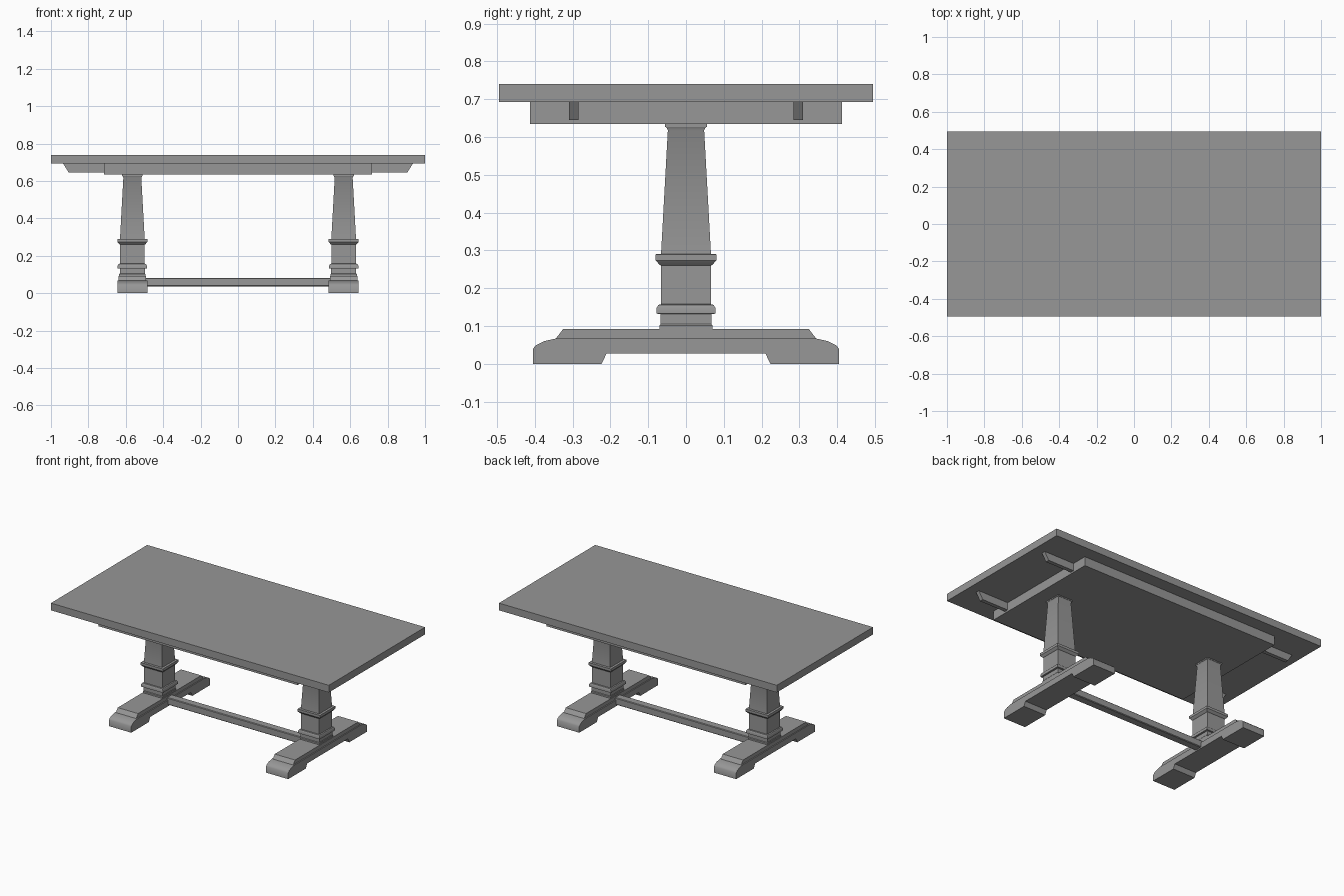
import bpy, bmesh
from math import radians

if "Cube" in bpy.data.objects:
    bpy.data.objects.remove(bpy.data.objects["Cube"])

grey = bpy.data.materials.new("dark_grey")
grey.diffuse_color = (0.31, 0.31, 0.31, 1)
grey.use_nodes = True
grey.node_tree.nodes["Principled BSDF"].inputs["Base Color"].default_value = grey.diffuse_color


def make_object(name, bm, smooth=0):
    bmesh.ops.recalc_face_normals(bm, faces=bm.faces)
    mesh = bpy.data.meshes.new(name)
    bm.to_mesh(mesh)
    bm.free()
    mesh.materials.append(grey)
    if smooth:
        mesh.shade_smooth()
        mesh.set_sharp_from_angle(angle=radians(smooth))
    obj = bpy.data.objects.new(name, mesh)
    bpy.context.collection.objects.link(obj)
    return obj


def prism(name, points, axis, lo, hi, smooth=0):
    """Extrude a 2D outline along x (points are y,z) or y (points are x,z)."""
    bm = bmesh.new()
    place = (lambda p, t: (t, p[0], p[1])) if axis == 'x' else (lambda p, t: (p[0], t, p[1]))
    face = bm.faces.new([bm.verts.new(place(p, lo)) for p in points])
    ext = bmesh.ops.extrude_face_region(bm, geom=[face])
    verts = [g for g in ext['geom'] if isinstance(g, bmesh.types.BMVert)]
    bmesh.ops.translate(bm, verts=verts, vec=place((0, 0), hi - lo))
    return make_object(name, bm, smooth)


def box(name, x, y, z0, z1):
    return prism(name, [(-x, z0), (x, z0), (x, z1), (-x, z1)], 'y', -y, y)


def square_column(name, cx, profile):
    """Stack square sections given as (half width, height)."""
    bm = bmesh.new()
    rings = [[bm.verts.new((cx + sx * w, sy * w, z))
              for sx, sy in ((-1, -1), (1, -1), (1, 1), (-1, 1))] for w, z in profile]
    for a, b in zip(rings, rings[1:]):
        for i in range(4):
            j = (i + 1) % 4
            bm.faces.new((a[i], a[j], b[j], b[i]))
    bm.faces.new(rings[0])
    bm.faces.new(rings[-1])
    return make_object(name, bm, 35)


def mirrored(half):
    return half + [(-y, z) for y, z in reversed(half)]


# Top and the solid frame below it
box("table_top", 1.0, 0.495, 0.693, 0.74)
box("apron", 0.717, 0.412, 0.634, 0.693)

# Outlines shared by both ends
column_profile = [(0.07, 0.09), (0.07, 0.102), (0.067, 0.106), (0.067, 0.132),
                  (0.078, 0.133), (0.078, 0.148), (0.073, 0.156), (0.066, 0.158),
                  (0.066, 0.26), (0.07, 0.262), (0.08, 0.274), (0.08, 0.29),
                  (0.066, 0.291), (0.048, 0.618), (0.053, 0.627), (0.055, 0.627),
                  (0.055, 0.636)]
foot_profile = mirrored([(0.21, 0.028), (0.223, 0), (0.405, 0), (0.405, 0.04),
                         (0.396, 0.05), (0.376, 0.06), (0.345, 0.067)])
cap_profile = mirrored([(0.345, 0.066), (0.325, 0.092)])

for side, s in (("left", -1), ("right", 1)):
    cx = s * 0.565
    # Pedestal: stepped foot and moulded square column
    prism(side + "_foot", foot_profile, 'x', cx - 0.08, cx + 0.08, 50)
    prism(side + "_foot_cap", cap_profile, 'x', cx - 0.073, cx + 0.073)
    square_column(side + "_column", cx, column_profile)
    # Extension slides under the overhang
    slide = [(s * 0.70, 0.645), (s * 0.905, 0.645), (s * 0.935, 0.693), (s * 0.70, 0.693)]
    for label, y in (("front", -0.297), ("back", 0.297)):
        prism(f"{side}_{label}_slide", slide, 'y', y - 0.0125, y + 0.0125)

# Stretcher with chamfered edges between the feet
stretcher = mirrored([(0.022, 0.036), (0.026, 0.04), (0.026, 0.078), (0.022, 0.082)])
prism("stretcher", stretcher, 'x', -0.5, 0.5)
